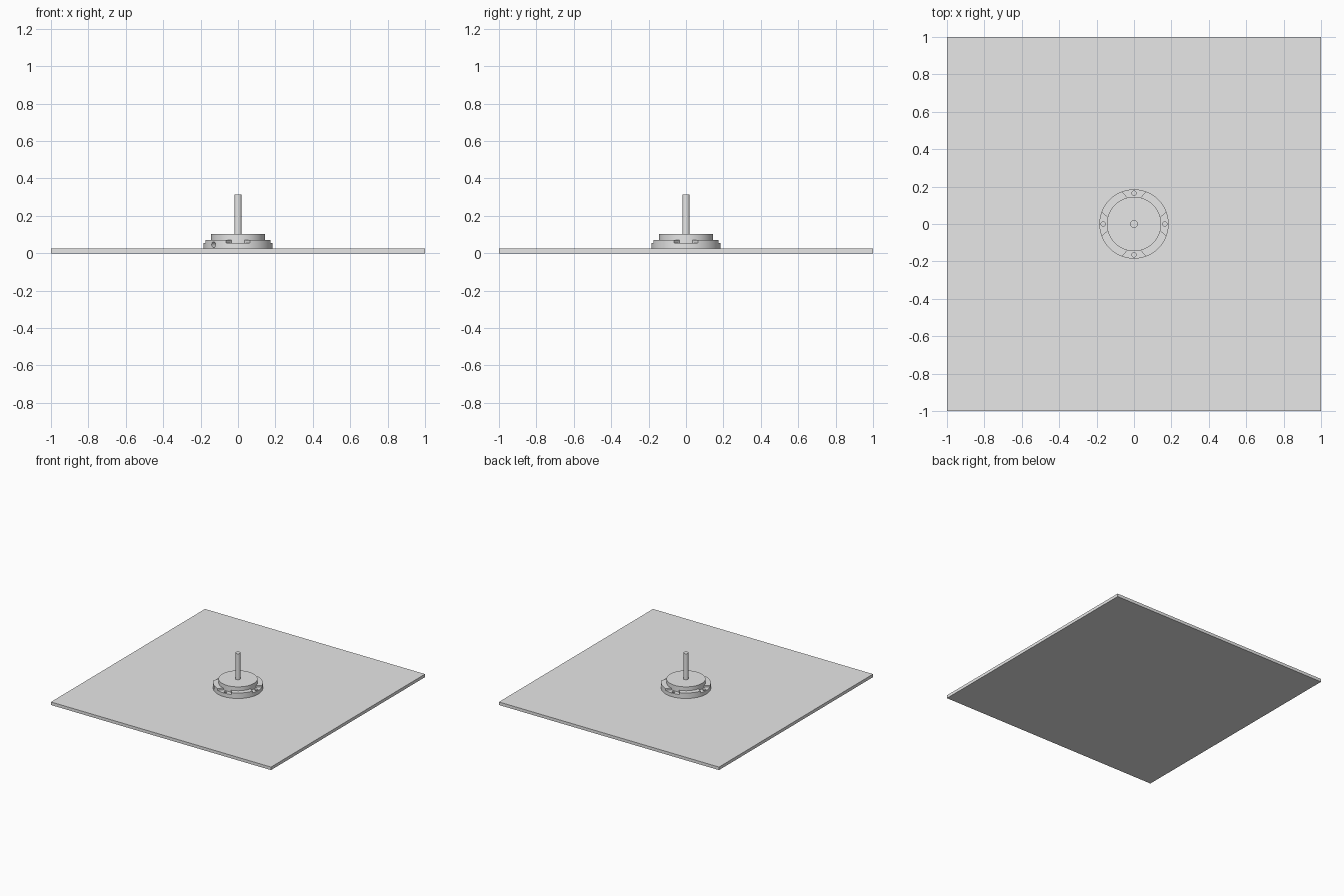
import bpy, bmesh
from math import pi, sin, cos, radians
from mathutils import Matrix, Vector

cube = bpy.data.objects.get("Cube")
if cube:
    bpy.data.objects.remove(cube, do_unlink=True)

grey = bpy.data.materials.new("light grey")
grey.use_nodes = True
colour = (0.8, 0.8, 0.8, 1)
grey.diffuse_color = colour
grey.node_tree.nodes["Principled BSDF"].inputs["Base Color"].default_value = colour


def finish(bm, name):
    bmesh.ops.recalc_face_normals(bm, faces=bm.faces)
    mesh = bpy.data.meshes.new(name)
    bm.to_mesh(mesh)
    bm.free()
    mesh.materials.append(grey)
    obj = bpy.data.objects.new(name, mesh)
    bpy.context.collection.objects.link(obj)
    return obj


def cylinder(name, radius, bottom, top, segments=96):
    bm = bmesh.new()
    bmesh.ops.create_cone(bm, cap_ends=True, segments=segments,
                          radius1=radius, radius2=radius, depth=top - bottom,
                          matrix=Matrix.Translation((0, 0, (bottom + top) / 2)))
    return finish(bm, name)


def smooth(obj):
    bpy.ops.object.select_all(action="DESELECT")
    obj.select_set(True)
    bpy.context.view_layer.objects.active = obj
    bpy.ops.object.shade_smooth_by_angle(angle=radians(30))


def cut(obj, cutter):
    mod = obj.modifiers.new(cutter.name, "BOOLEAN")
    mod.operation = "DIFFERENCE"
    mod.solver = "EXACT"
    mod.object = cutter
    bpy.context.view_layer.objects.active = obj
    bpy.ops.object.modifier_apply(modifier=mod.name)
    bpy.data.objects.remove(cutter, do_unlink=True)


# Square base plate
bm = bmesh.new()
bmesh.ops.create_cube(bm, size=1, matrix=Matrix.Translation((0, 0, 0.0125))
                      @ Matrix.Diagonal((2, 2, 0.025, 1)))
finish(bm, "base_plate")

# Collar with four flared notches, each with a screw hole
collar = cylinder("collar", 0.185, 0.025, 0.07)
for i in range(4):
    turn = Matrix.Rotation(i * pi / 2, 4, "Z")
    bm = bmesh.new()
    outline = [(0.14, -0.035), (0.2, -0.085), (0.2, 0.085), (0.14, 0.035)]
    face = bm.faces.new([bm.verts.new(turn @ Vector((x, y, 0.055))) for x, y in outline])
    extruded = bmesh.ops.extrude_face_region(bm, geom=[face])["geom"]
    bmesh.ops.translate(bm, vec=(0, 0, 0.03),
                        verts=[v for v in extruded if isinstance(v, bmesh.types.BMVert)])
    cut(collar, finish(bm, "notch_cutter"))

    bm = bmesh.new()
    bmesh.ops.create_cone(bm, cap_ends=True, segments=20, radius1=0.012, radius2=0.012,
                          depth=0.03, matrix=turn @ Matrix.Translation((0.165, 0, 0.06)))
    cut(collar, finish(bm, "screw_hole_cutter"))

# Radial set screw hole on the front right side
angle = radians(225)
bm = bmesh.new()
place = (Matrix.Translation((0.185 * cos(angle), 0.185 * sin(angle), 0.046))
         @ Matrix.Rotation(angle, 4, "Z") @ Matrix.Rotation(pi / 2, 4, "Y"))
bmesh.ops.create_cone(bm, cap_ends=True, segments=24, radius1=0.015, radius2=0.015,
                      depth=0.06, matrix=place)
cut(collar, finish(bm, "set_screw_hole_cutter"))
smooth(collar)

# Rotating disc and central shaft
smooth(cylinder("disc", 0.145, 0.05, 0.102))
smooth(cylinder("shaft", 0.02, 0.1, 0.315, 32))
